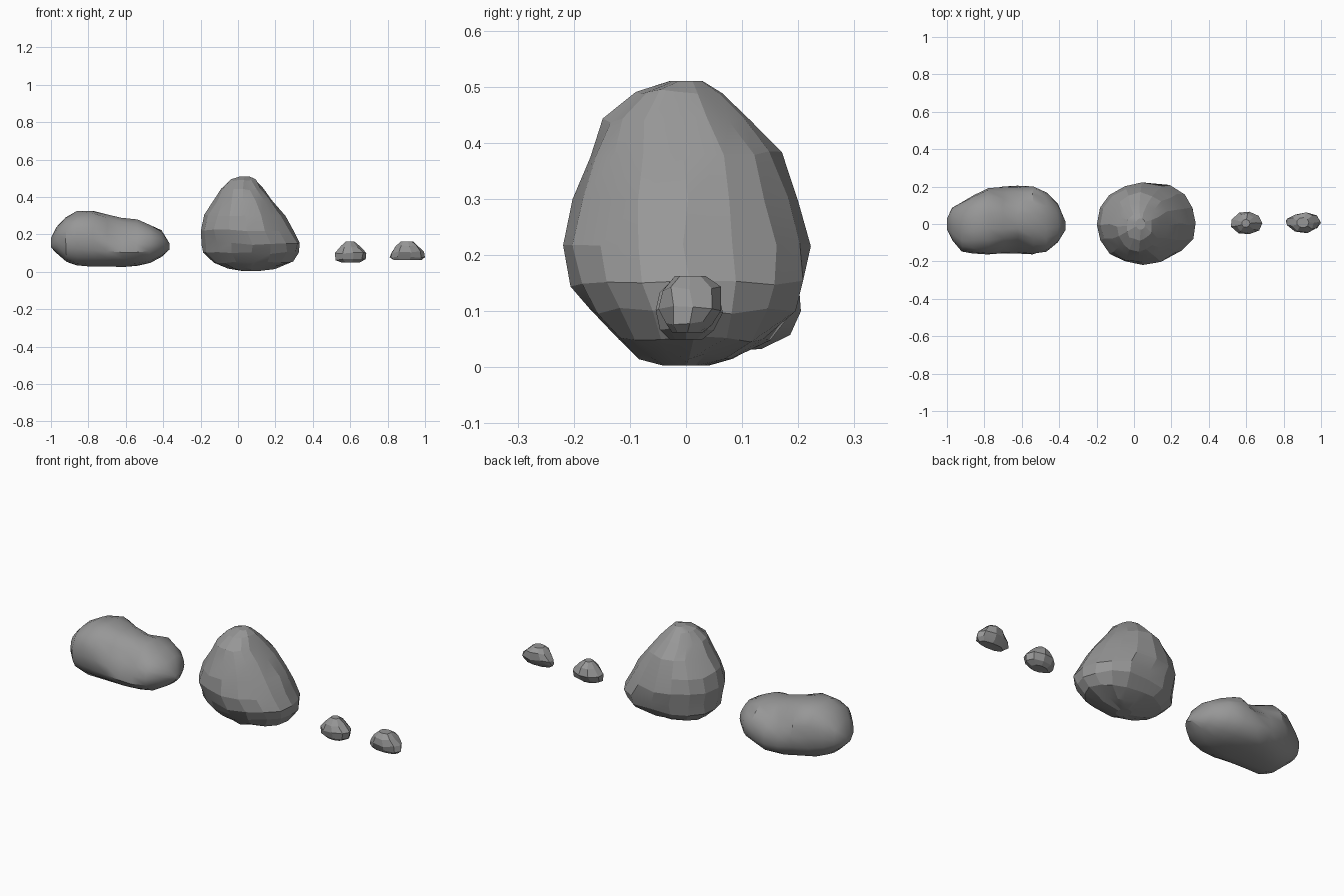
import bpy
import bmesh
import random
from math import cos, sin, pi, radians
from mathutils import Vector

random.seed(4)
old = bpy.data.objects.get("Cube")
if old:
    bpy.data.objects.remove(old, do_unlink=True)

stone = bpy.data.materials.new("grey stone")
stone.use_nodes = True
STONE_COLOUR = (0.31, 0.31, 0.31, 1)
stone.diffuse_color = STONE_COLOUR
shader = stone.node_tree.nodes["Principled BSDF"]
shader.inputs["Base Color"].default_value = STONE_COLOUR
shader.inputs["Roughness"].default_value = 0.8


def power(value, exponent):
    return abs(value) ** exponent * (1 if value >= 0 else -1)


def rock(name, stations, axis, sides, square, wobble, angle, dents=()):
    """Loft rounded rings; each station is (position, low a, high a, low b, high b)."""
    bm = bmesh.new()
    rings = []
    for pos, a0, a1, b0, b1 in stations:
        ring = []
        for i in range(sides):
            t = 2 * pi * i / sides
            a = (a0 + a1) / 2 + (a1 - a0) / 2 * power(cos(t), 2 / square)
            b = (b0 + b1) / 2 + (b1 - b0) / 2 * power(sin(t), 2 / square)
            co = Vector((a, b, pos) if axis == "z" else (pos, a, b))
            ring.append(bm.verts.new(co))
        rings.append(ring)
    for low, high in zip(rings, rings[1:]):
        for i in range(sides):
            j = (i + 1) % sides
            bm.faces.new((low[i], low[j], high[j], high[i]))
    bm.faces.new(rings[0][::-1])
    bm.faces.new(rings[-1])

    # Worn hollows and bulges, then slight irregularity
    for centre, radius, push in dents:
        for v in bm.verts:
            fall = max(0, 1 - (v.co - Vector(centre)).length / radius)
            v.co += Vector(push) * fall * fall * (3 - 2 * fall)
    for ring in rings[1:-1]:
        for v in ring:
            v.co += Vector([random.uniform(-wobble, wobble) for _ in range(3)])
    bmesh.ops.recalc_face_normals(bm, faces=bm.faces)

    mesh = bpy.data.meshes.new(name)
    bm.to_mesh(mesh)
    bm.free()
    mesh.materials.append(stone)
    obj = bpy.data.objects.new(name, mesh)
    bpy.context.collection.objects.link(obj)
    bpy.ops.object.select_all(action="DESELECT")
    obj.select_set(True)
    bpy.context.view_layer.objects.active = obj
    bpy.ops.object.shade_smooth_by_angle(angle=radians(angle))
    return obj


# Long low boulder, lofted along its length
rock("long_boulder", [
    (-1.0, -0.03, 0.03, 0.13, 0.18),
    (-0.97, -0.09, 0.09, 0.10, 0.24),
    (-0.92, -0.15, 0.12, 0.055, 0.29),
    (-0.86, -0.16, 0.155, 0.03, 0.325),
    (-0.78, -0.165, 0.19, 0.025, 0.33),
    (-0.70, -0.17, 0.2, 0.025, 0.31),
    (-0.62, -0.175, 0.2, 0.025, 0.29),
    (-0.54, -0.17, 0.2, 0.03, 0.28),
    (-0.47, -0.15, 0.17, 0.045, 0.25),
    (-0.41, -0.10, 0.11, 0.08, 0.22),
    (-0.365, -0.03, 0.01, 0.12, 0.15),
], "x", 18, 2.3, 0.003, 35, [
    ((-0.62, -0.16, 0.24), 0.17, (0, 0.05, -0.02)),
    ((-0.66, 0.18, 0.26), 0.15, (0, -0.03, -0.03)),
    ((-0.65, 0.16, 0.05), 0.15, (0, 0.03, -0.01)),
])

# Tall blunt boulder, lofted upwards
rock("tall_boulder", [
    (0.003, 0.03, 0.10, -0.04, 0.04),
    (0.02, -0.05, 0.20, -0.08, 0.09),
    (0.05, -0.13, 0.29, -0.125, 0.15),
    (0.10, -0.185, 0.33, -0.17, 0.19),
    (0.15, -0.19, 0.335, -0.2, 0.205),
    (0.22, -0.2, 0.295, -0.217, 0.217),
    (0.30, -0.175, 0.25, -0.203, 0.203),
    (0.38, -0.125, 0.185, -0.175, 0.165),
    (0.44, -0.085, 0.135, -0.145, 0.11),
    (0.49, -0.04, 0.095, -0.088, 0.06),
    (0.51, 0.01, 0.06, -0.03, 0.03),
], "z", 16, 2.1, 0.006, 14, [
    ((0.22, -0.2, 0.32), 0.14, (-0.02, 0.03, 0)),
    ((0.2, 0.19, 0.15), 0.14, (0.02, 0.02, 0)),
])

# Rounded pebble
rock("round_pebble", [
    (0.05, 0.55, 0.65, -0.03, 0.03),
    (0.065, 0.52, 0.68, -0.045, 0.05),
    (0.10, 0.515, 0.69, -0.055, 0.065),
    (0.135, 0.545, 0.65, -0.045, 0.055),
    (0.163, 0.575, 0.62, -0.018, 0.025),
], "z", 9, 2, 0.004, 12)

# Flat-topped pebble
rock("flat_pebble", [
    (0.062, 0.83, 0.98, -0.025, 0.03),
    (0.08, 0.81, 1.0, -0.035, 0.045),
    (0.105, 0.815, 0.995, -0.045, 0.06),
    (0.14, 0.845, 0.965, -0.04, 0.06),
    (0.163, 0.87, 0.935, -0.02, 0.035),
], "z", 9, 2.1, 0.005, 12)
